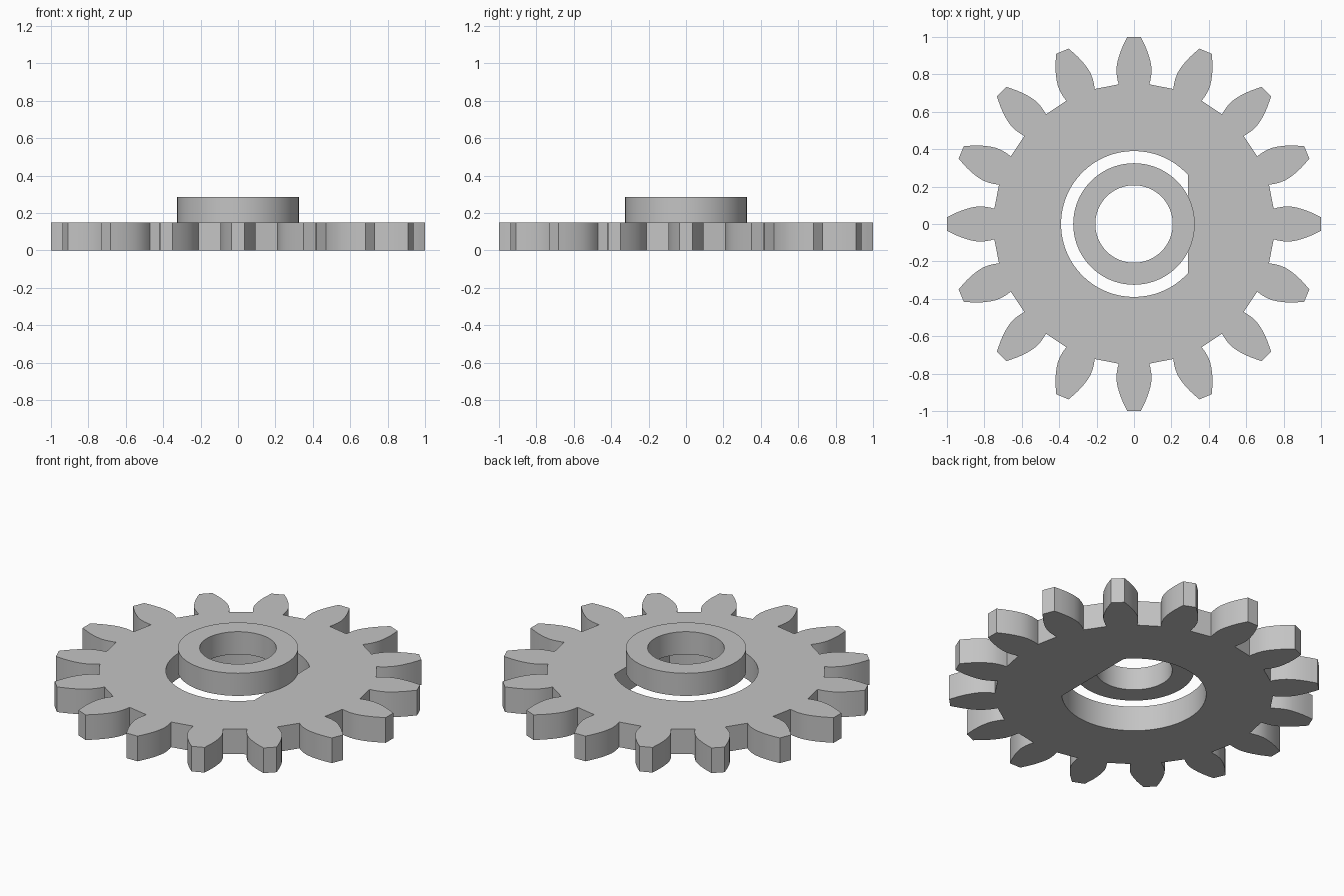
import bpy, bmesh, math
from mathutils import Matrix, Vector

cube = bpy.data.objects.get("Cube")
if cube:
    bpy.data.objects.remove(cube)

grey = bpy.data.materials.new("plain grey")
grey.use_nodes = True
COLOUR = (0.55, 0.55, 0.55, 1)
grey.diffuse_color = COLOUR
grey.node_tree.nodes["Principled BSDF"].inputs["Base Color"].default_value = COLOUR


def arc(radius, start, end, steps):
    """Points on a circle, angles in radians, end included."""
    angles = [start + (end - start) * i / steps for i in range(steps + 1)]
    return [Vector((radius * math.cos(a), radius * math.sin(a), 0)) for a in angles]


def extruded_plate(name, outline, hole, bottom, top):
    """Solid plate between an outer loop and a hole loop."""
    bm = bmesh.new()
    for loop in (outline, hole):
        verts = [bm.verts.new((p.x, p.y, bottom)) for p in loop]
        for i, v in enumerate(verts):
            bm.edges.new((v, verts[(i + 1) % len(verts)]))
    bmesh.ops.triangle_fill(bm, use_beauty=True, edges=bm.edges[:])
    extruded = bmesh.ops.extrude_face_region(bm, geom=bm.faces[:], use_keep_orig=True)
    moved = [g for g in extruded["geom"] if isinstance(g, bmesh.types.BMVert)]
    bmesh.ops.translate(bm, verts=moved, vec=(0, 0, top - bottom))
    bmesh.ops.recalc_face_normals(bm, faces=bm.faces[:])
    mesh = bpy.data.meshes.new(name)
    bm.to_mesh(mesh)
    bm.free()
    mesh.materials.append(grey)
    obj = bpy.data.objects.new(name, mesh)
    bpy.context.collection.objects.link(obj)
    bpy.ops.object.select_all(action="DESELECT")
    obj.select_set(True)
    bpy.context.view_layer.objects.active = obj
    bpy.ops.object.shade_smooth_by_angle(angle=math.radians(25))
    return obj


# Gear outline: one flank (distance from centre, half width), mirrored and repeated
TEETH = 16
flank = [(0.747, 0.082), (0.77, 0.088), (0.80, 0.093), (0.835, 0.094), (0.87, 0.088),
         (0.905, 0.078), (0.94, 0.065), (0.97, 0.051), (1.0, 0.036)]
tooth = [Vector((r, -w, 0)) for r, w in flank] + [Vector((r, w, 0)) for r, w in reversed(flank)]
gear_outline = []
for i in range(TEETH):
    turn = Matrix.Rotation(math.tau * i / TEETH, 3, "Z")
    gear_outline += [turn @ p for p in tooth]

# D-shaped hole with its flat side towards +x
HOLE_RADIUS, FLAT_X = 0.39, 0.29
flat_angle = math.acos(FLAT_X / HOLE_RADIUS)
d_hole = arc(HOLE_RADIUS, flat_angle, math.tau - flat_angle, 72)
extruded_plate("gear_plate", gear_outline, d_hole, 0, 0.15)

# Raised collar resting on the flat side of the hole
extruded_plate("collar_ring", arc(0.325, 0, math.tau, 72)[:-1],
               arc(0.207, 0, math.tau, 72)[:-1], 0.15, 0.285)
